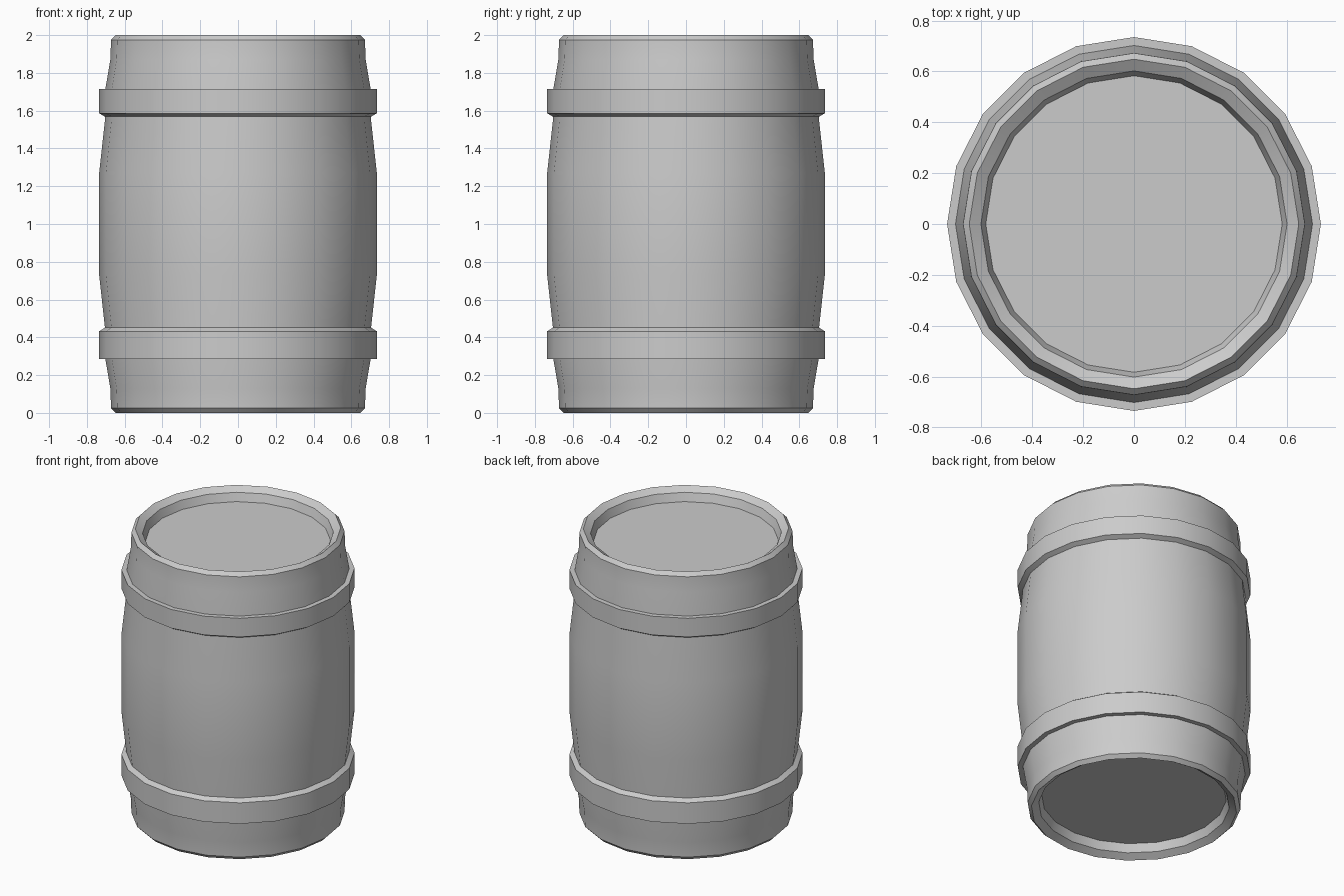
import bpy, bmesh, math

if "Cube" in bpy.data.objects:
    bpy.data.objects.remove(bpy.data.objects["Cube"])

SIDES = 20

def lathe(name, profile, capped=True):
    """Revolve an (r, z) profile, running upward, with optional flat end caps."""
    bm = bmesh.new()
    rings = [[bm.verts.new((r * math.cos(2 * math.pi * i / SIDES),
                            r * math.sin(2 * math.pi * i / SIDES), z))
              for i in range(SIDES)] for r, z in profile]
    if capped:
        bm.faces.new(rings[0][::-1])
        bm.faces.new(rings[-1])
    for a, b in zip(rings, rings[1:]):
        for i in range(SIDES):
            j = (i + 1) % SIDES
            bm.faces.new((a[i], a[j], b[j], b[i]))
    mesh = bpy.data.meshes.new(name)
    bm.to_mesh(mesh)
    bm.free()
    ob = bpy.data.objects.new(name, mesh)
    bpy.context.collection.objects.link(ob)
    bpy.ops.object.select_all(action='DESELECT')
    bpy.context.view_layer.objects.active = ob
    ob.select_set(True)
    bpy.ops.object.shade_smooth_by_angle(angle=math.radians(30))
    return ob

# Barrel body: recessed head, rim, chamfer and bulge, mirrored about z = 1
half = [(0.583, 0.086), (0.602, 0.03), (0.648, 0.0), (0.672, 0.025),
        (0.676, 0.13), (0.703, 0.29), (0.705, 0.455), (0.735, 0.73)]
lathe("barrel_body", half + [(r, 2 - z) for r, z in reversed(half)])

# Hoops wrapped on the body: flat on the outer end, bevelled toward the middle
lathe("lower_hoop", [(0.702, 0.286), (0.735, 0.286), (0.735, 0.432), (0.704, 0.452)], False)
lathe("upper_hoop", [(0.704, 1.568), (0.735, 1.586), (0.735, 1.716), (0.702, 1.716)], False)
